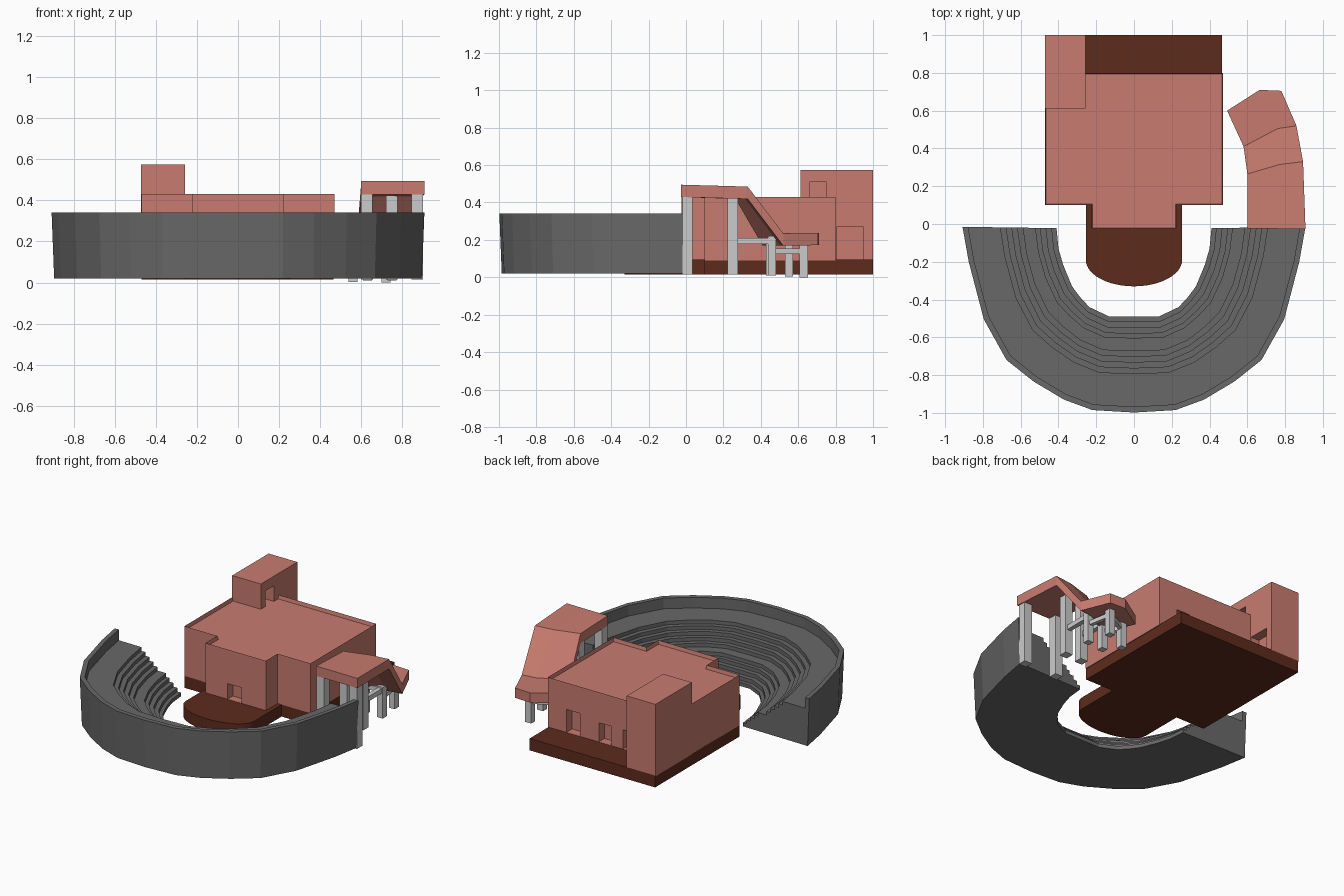
import bpy, bmesh, math
from mathutils import Vector

if "Cube" in bpy.data.objects:
    bpy.data.objects.remove(bpy.data.objects["Cube"])


def material(name, rgb):
    m = bpy.data.materials.new(name)
    m.diffuse_color = (*rgb, 1)
    m.use_nodes = True
    m.node_tree.nodes["Principled BSDF"].inputs["Base Color"].default_value = m.diffuse_color
    return m


CLAY = material("clay", (0.58, 0.20, 0.16))
BROWN = material("dark_brown", (0.11, 0.024, 0.012))
STONE = material("dark_stone", (0.14, 0.14, 0.14))


def finish(bm, name, mat=None):
    bmesh.ops.recalc_face_normals(bm, faces=bm.faces[:])
    me = bpy.data.meshes.new(name)
    bm.to_mesh(me)
    bm.free()
    ob = bpy.data.objects.new(name, me)
    bpy.context.collection.objects.link(ob)
    if mat:
        me.materials.append(mat)
    return ob


def prism(name, outline, z0, z1, mat=None, rim=0):
    """Extruded outline; rim lowers the roof behind a thin parapet."""
    bm = bmesh.new()
    face = bm.faces.new([bm.verts.new((x, y, z0)) for x, y in outline])
    ext = bmesh.ops.extrude_face_region(bm, geom=[face], use_keep_orig=True)
    for v in ext["geom"]:
        if isinstance(v, bmesh.types.BMVert):
            v.co.z = z1
    bmesh.ops.recalc_face_normals(bm, faces=bm.faces[:])
    if rim:
        top = [f for f in bm.faces if f.normal.z > 0.9]
        bmesh.ops.inset_region(bm, faces=top, thickness=0.005, use_even_offset=True)
        for v in top[0].verts:
            v.co.z -= rim
    return finish(bm, name, mat)


def box(name, x0, x1, y0, y1, z0, z1, mat=None):
    return prism(name, [(x0, y0), (x1, y0), (x1, y1), (x0, y1)], z0, z1, mat)


def carve(ob, *bounds):
    """Cut a rectangular doorway recess."""
    cutter = box("door_cutter", *bounds, CLAY)
    cutter.hide_render = True
    mod = ob.modifiers.new("doorway", "BOOLEAN")
    mod.operation, mod.object, mod.solver = "DIFFERENCE", cutter, "EXACT"
    deps = bpy.context.evaluated_depsgraph_get()
    me = bpy.data.meshes.new_from_object(ob.evaluated_get(deps))
    ob.modifiers.clear()
    ob.data = me
    bpy.data.objects.remove(cutter)


def beam(name, a, b, w, h):
    """Horizontal bar from a to b."""
    a, b = Vector(a), Vector(b)
    d = (b - a).xy.normalized()
    n = Vector((-d.y, d.x)) * w / 2
    pts = [a.xy - n, b.xy - n, b.xy + n, a.xy + n]
    return prism(name, [tuple(p) for p in pts], a.z, a.z + h)


# seating bowl: stepped section swept between inner and outer horseshoe
outer = [(.908, -.015), (.875, -.2), (.795, -.505), (.675, -.72), (.53, -.835),
         (.37, -.93), (.22, -.985), (0, -.998)]
inner = [(.405, -.022), (.395, -.13), (.37, -.215), (.325, -.325), (.285, -.38),
         (.235, -.435), (.13, -.485), (0, -.485)]
stations = list(zip(inner, outer))
stations += [((-i[0], i[1]), (-o[0], o[1])) for i, o in stations[-2::-1]]
profile = [(0, .02)]
z = .02
for t in (.01, .06, .12, .18, .23, .36, .42, .48, .54, .60):
    profile.append((t, z))
    z += .025
    profile.append((t, z))
profile += [(.94, z), (.94, .342), (1, .342), (.975, .02)]
bm = bmesh.new()
rings = []
for i, o in stations:
    a, b = Vector(i), Vector(o)
    rings.append([bm.verts.new((*a.lerp(b, t), h)) for t, h in profile[1:]])
n = len(rings[0])
for r, s in zip(rings, rings[1:]):
    for k in range(n):
        bm.faces.new((r[k], r[(k + 1) % n], s[(k + 1) % n], s[k]))
bm.faces.new(rings[0])
bm.faces.new(rings[-1])
finish(bm, "seating_bowl", STONE)

# stage base with rounded apron
arc = [(-.255 * math.cos(math.pi * k / 24), -.19 - .14 * math.sin(math.pi * k / 24))
       for k in range(25)]
prism("stage_base", [(-.47, 1), (-.47, .10), (-.255, .10)] + arc
      + [(.255, .10), (.465, .10), (.465, 1)], .015, .095, BROWN)

# stage building with parapet, then its doorways
hall = prism("stage_building", [(-.47, .10), (-.225, .10), (-.225, -.025), (.225, -.025),
                                (.225, .10), (.47, .10), (.47, .80), (-.47, .80)],
             .09, .43, CLAY, rim=.025)
carve(hall, -.06, .045, -.1, .03, .096, .20)
for x0, x1, top in ((.23, .33, .25), (0, .09, .225), (-.19, -.09, .225)):
    carve(hall, x0, x1, .74, .9, .096, top)

# corner tower with two side doorways
tower = box("tower", -.472, -.258, .612, 1.0, .09, .575, CLAY)
carve(tower, -.32, -.2, .66, .75, .405, .51)
carve(tower, -.32, -.2, .805, .95, .096, .27)

# bent covered-walk roof
rows = [([(.60, -.025), (.75, -.025), (.908, -.027)], .495),
        ([(.60, .265), (.77, .315), (.895, .33)], .485),
        ([(.58, .41), (.76, .505), (.86, .52)], .235),
        ([(.493, .60), (.665, .71), (.78, .705)], .238)]
bm = bmesh.new()
top = [[bm.verts.new((x, y, h)) for x, y in pts] for pts, h in rows]
low = [[bm.verts.new((x, y, h - .066)) for x, y in pts] for pts, h in rows]
for g in (top, low):
    for a, b in zip(g, g[1:]):
        for k in range(2):
            bm.faces.new((a[k], a[k + 1], b[k + 1], b[k]))
for r in (0, -1):
    for k in range(2):
        bm.faces.new((top[r][k], top[r][k + 1], low[r][k + 1], low[r][k]))
for c in (0, -1):
    for k in range(3):
        bm.faces.new((top[k][c], top[k + 1][c], low[k + 1][c], low[k][c]))
finish(bm, "walk_roof", CLAY)

# tall pillars
for x, y in ((.628, .008), (.873, .008), (.63, .25), (.75, .25)):
    box("tall_pillar", x - .028, x + .028, y - .028, y + .028, .015, .432)

# short pillars under the low end
short = [(.75, .46, .01, .22), (.63, .45, .01, .22), (.56, .55, .003, .175), (.72, .63, 0, .175)]
for x, y, z0, z1 in short:
    box("short_pillar", x - .022, x + .022, y - .022, y + .022, z0, z1)

# tie beams between pillars
beam("upper_beam", (.75, .25, .178), (.75, .47, .178), .03, .032)
beam("upper_beam", (.63, .25, .178), (.63, .46, .178), .03, .032)
beam("upper_cross_beam", (.61, .45, .178), (.77, .46, .178), .03, .032)
beam("lower_beam", (.75, .46, .125), (.72, .63, .125), .025, .028)
beam("lower_beam", (.63, .45, .125), (.56, .55, .125), .025, .028)
beam("lower_cross_beam", (.56, .55, .125), (.72, .63, .125), .025, .028)
